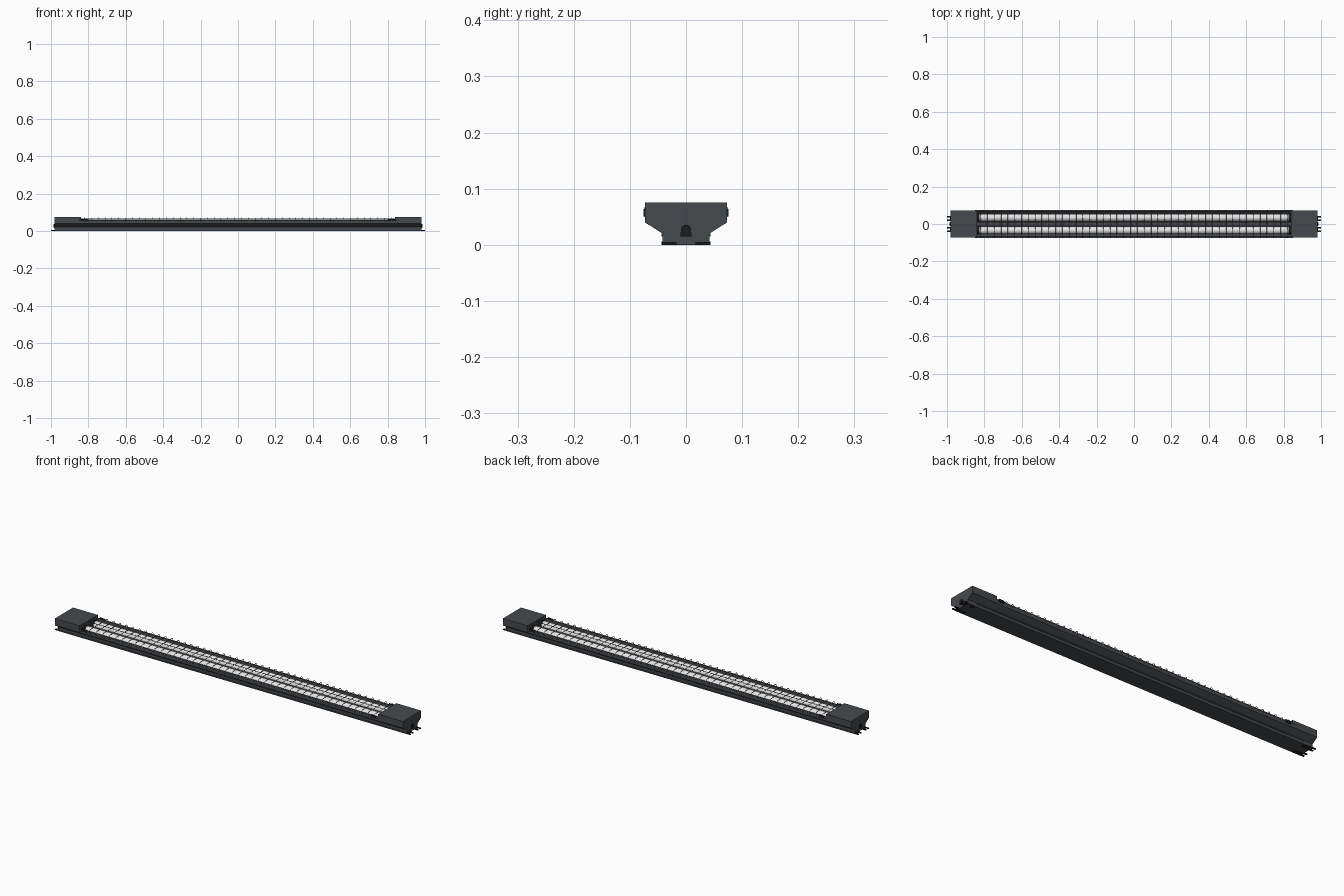
import bpy, bmesh, math
from mathutils import Vector, Matrix

if "Cube" in bpy.data.objects:
    bpy.data.objects.remove(bpy.data.objects["Cube"])

def mat(name, c):
    m = bpy.data.materials.new(name)
    m.diffuse_color = (*c, 1)
    m.use_nodes = True
    m.node_tree.nodes["Principled BSDF"].inputs["Base Color"].default_value = m.diffuse_color
    return m

GREY = mat("dark grey paint", (0.062, 0.068, 0.076))
BLACK = mat("black plastic", (0.012, 0.012, 0.013))
WHITE = mat("tube white", (0.78, 0.78, 0.78))
STEEL = mat("wire steel", (0.16, 0.16, 0.17))

def finish(bm, name, m):
    bmesh.ops.recalc_face_normals(bm, faces=bm.faces)
    me = bpy.data.meshes.new(name)
    bm.to_mesh(me)
    bm.free()
    ob = bpy.data.objects.new(name, me)
    bpy.context.collection.objects.link(ob)
    me.materials.append(m)
    return ob

def extrude_x(name, yz, x0, x1, m):
    """Closed (y, z) profile swept along x."""
    bm = bmesh.new()
    f = bm.faces.new([bm.verts.new((x0, y, z)) for y, z in yz])
    r = bmesh.ops.extrude_face_region(bm, geom=[f])
    bmesh.ops.translate(bm, vec=(x1 - x0, 0, 0),
                        verts=[v for v in r["geom"] if isinstance(v, bmesh.types.BMVert)])
    return finish(bm, name, m)

def boxes(name, items, m):
    """Boxes given as (x0, x1, y0, y1, z0, z1)."""
    bm = bmesh.new()
    for x0, x1, y0, y1, z0, z1 in items:
        bmesh.ops.create_cube(bm, size=1, matrix=Matrix.Translation(
            ((x0 + x1) / 2, (y0 + y1) / 2, (z0 + z1) / 2))
            @ Matrix.Diagonal((abs(x1 - x0), abs(y1 - y0), z1 - z0, 1)))
    return finish(bm, name, m)

def cyl_x(name, x0, x1, y, z, r, m, seg=24):
    bm = bmesh.new()
    bmesh.ops.create_cone(bm, cap_ends=True, segments=seg, radius1=r, radius2=r, depth=x1 - x0,
                          matrix=Matrix.Translation(((x0 + x1) / 2, y, z))
                          @ Matrix.Rotation(math.pi / 2, 4, 'Y'))
    for f in bm.faces:
        f.smooth = len(f.verts) == 4
    return finish(bm, name, m)

def wires(name, paths, r, m):
    cu = bpy.data.curves.new(name, 'CURVE')
    cu.dimensions = '3D'
    cu.bevel_depth = r
    cu.bevel_resolution = 1
    cu.use_fill_caps = True
    for p in paths:
        s = cu.splines.new('POLY')
        s.points.add(len(p) - 1)
        for pt, co in zip(s.points, p):
            pt.co = (*co, 1)
    cu.materials.append(m)
    ob = bpy.data.objects.new(name, cu)
    bpy.context.collection.objects.link(ob)

def mirror(half):
    return half + [(-y, z) for y, z in reversed(half)]

# Long open tray: outer skin, then inner trough
extrude_x("tray", mirror([(0.041, 0.004), (0.041, 0.02), (0.072, 0.039), (0.072, 0.06),
                          (0.068, 0.06), (0.068, 0.042), (0.045, 0.023)]), -0.85, 0.85, GREY)
# Solid end caps
cap = mirror([(0.042, 0.004), (0.042, 0.02), (0.073, 0.04), (0.073, 0.075)])
for s, n in ((-1, "left"), (1, "right")):
    extrude_x(n + "_end_cap", cap, s * 0.84, s * 0.98, GREY)
    # Cable gland on the cap's outer face
    cyl_x(n + "_cable_gland", min(s * .978, s * .986), max(s * .978, s * .986), 0, 0.027, 0.009, BLACK, 12)
    boxes(n + "_gland_plate", [(s * .98, s * .984, -.01, .01, .015, .022)], BLACK)
    # Lamp holders
    for y in (-0.034, 0.034):
        cyl_x(n + "_lamp_holder", min(s * .825, s * .845), max(s * .825, s * .845), y, 0.042, 0.0215, BLACK)
    # Slotted mounting tabs
    tabs = []
    for y in (-0.03, 0.03):
        tabs += [(s * .93, s * 1.0, y - .013, y - .006, 0, .005),
                 (s * .93, s * 1.0, y + .006, y + .013, 0, .005),
                 (s * .93, s * .985, y - .006, y + .006, 0, .005)]
    boxes(n + "_mounting_tabs", tabs, BLACK)

# Base rail with thin side lips
boxes("base_rail", [(-.98, .98, -.044, .044, 0, .006)], GREY)
boxes("base_side_lips", [(-.93, .93, s * .040, s * .0435, .015, .02) for s in (-1, 1)], GREY)

# Reflector ridge between tubes
boxes("centre_ridge", [(-.84, .84, -.01, .01, .022, .045)], GREY)

# Fluorescent tubes
for y, n in ((-0.034, "front"), (0.034, "back")):
    cyl_x(n + "_tube", -0.83, 0.83, y, 0.042, 0.02, WHITE)

# Wire guard: hoops across, hooked outside the tray edges
half = [(0.0735, 0.05), (0.0745, 0.058), (0.073, 0.066), (0.068, 0.070)]
N = 46
hoops = [[(-0.82 + 1.64 * i / (N - 1), y, z) for y, z in mirror(half)] for i in range(N)]
wires("guard_hoops", hoops, 0.0013, STEEL)
wires("guard_long_wires", [[(-.85, y, z), (.85, y, z)] for y, z in
                           ((-.0735, .058), (.0735, .058), (0, .068))], 0.0013, STEEL)

# Guard latches on the sides
boxes("guard_latches", [(s * .80, s * .83, t * .071, t * .0755, .05, .064)
                        for s in (-1, 1) for t in (-1, 1)], BLACK)
